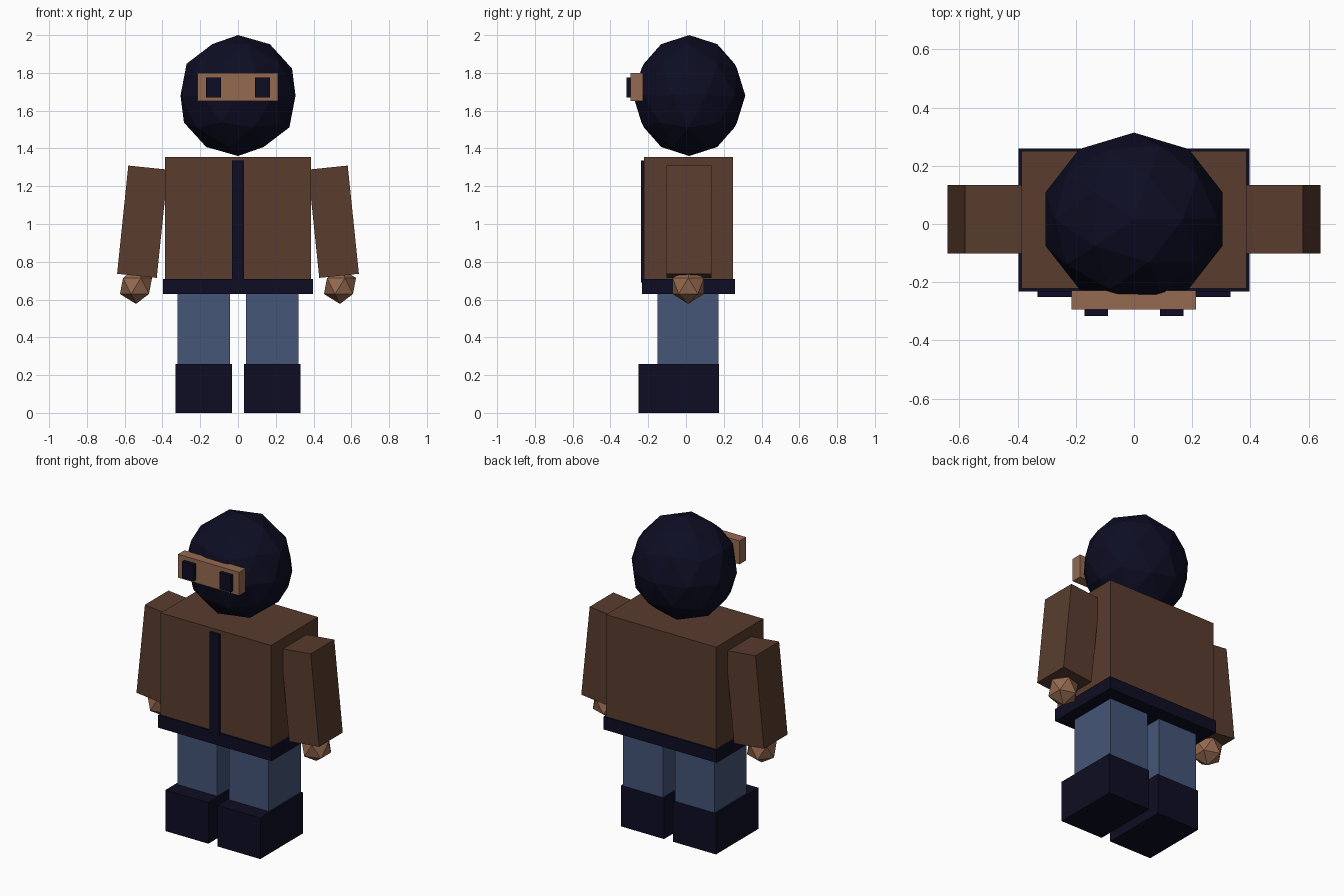
import bpy
import math

default = bpy.data.objects.get("Cube")
if default:
    bpy.data.objects.remove(default, do_unlink=True)


def material(name, rgb):
    mat = bpy.data.materials.new(name)
    mat.use_nodes = True
    colour = (*rgb, 1)
    mat.diffuse_color = colour
    mat.node_tree.nodes["Principled BSDF"].inputs["Base Color"].default_value = colour
    return mat


navy = material("dark navy", (0.004, 0.004, 0.017))
brown = material("jacket brown", (0.1, 0.045, 0.027))
skin = material("skin tan", (0.3, 0.142, 0.08))
denim = material("denim blue", (0.058, 0.092, 0.19))


def finish(name, mat):
    obj = bpy.context.object
    obj.name = name
    obj.data.name = name
    obj.data.materials.append(mat)
    return obj


def box(name, mat, xs, ys, zs, tilt=0):
    """Box from its low and high limits, tilted about its own centre."""
    limits = (xs, ys, zs)
    bpy.ops.mesh.primitive_cube_add(size=1, location=[(a + b) / 2 for a, b in limits])
    obj = finish(name, mat)
    obj.scale = [abs(b - a) for a, b in limits]
    obj.rotation_euler.y = tilt
    return obj


def ball(name, mat, detail, centre, radii):
    bpy.ops.mesh.primitive_ico_sphere_add(subdivisions=detail, radius=1, location=centre)
    obj = finish(name, mat)
    obj.scale = radii
    return obj


# Hooded head with face opening
ball("head", navy, 2, (0, 0.017, 1.68), (0.32, 0.297, 0.32))
box("face_opening", skin, (-0.215, 0.213), (-0.293, -0.228), (1.652, 1.8))

# Jacket, zip and hem
box("jacket", brown, (-0.386, 0.386), (-0.222, 0.25), (0.7, 1.356))
box("zip", navy, (-0.032, 0.032), (-0.238, -0.2), (0.69, 1.335))
box("jacket_hem", navy, (-0.397, 0.397), (-0.232, 0.26), (0.63, 0.71))

# Paired parts
for side, s in (("left", 1), ("right", -1)):
    box(side + "_eye", navy, (s * 0.09, s * 0.17), (-0.316, -0.27), (1.67, 1.775))
    box(side + "_arm", brown, (s * 0.4, s * 0.611), (-0.102, 0.134),
        (0.724, 1.3), tilt=-s * math.radians(5.9))
    ball(side + "_hand", skin, 1, (s * 0.54, 0.012, 0.672), (0.095, 0.097, 0.095))
    box(side + "_leg", denim, (s * 0.042, s * 0.32), (-0.15, 0.172), (0.2, 0.65))
    box(side + "_boot", navy, (s * 0.032, s * 0.332), (-0.251, 0.174), (0, 0.26))
